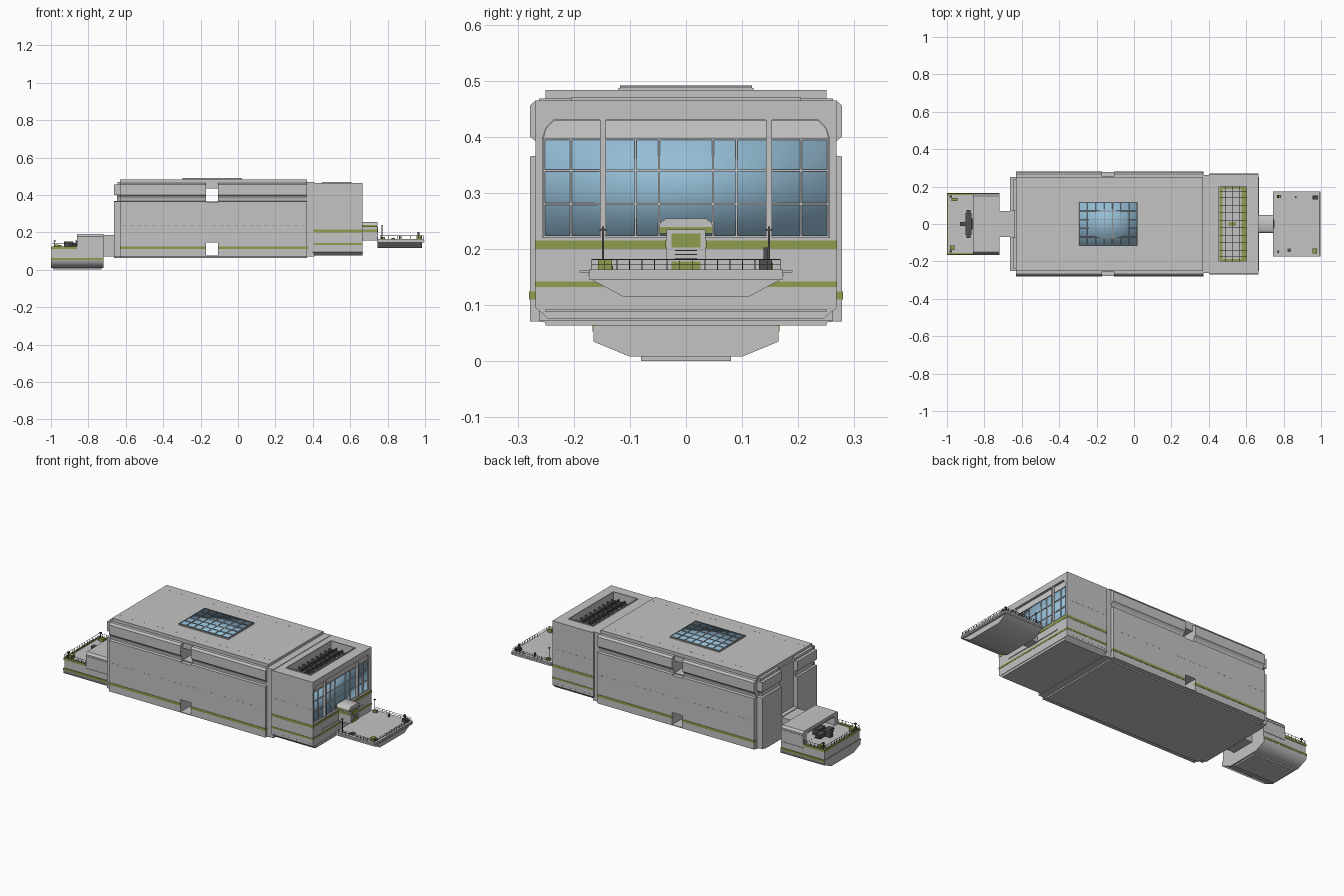
import bpy, bmesh

if "Cube" in bpy.data.objects:
    bpy.data.objects.remove(bpy.data.objects["Cube"])


def material(name, r, g, b):
    m = bpy.data.materials.new(name)
    m.use_nodes = True
    m.diffuse_color = (r, g, b, 1)
    m.node_tree.nodes["Principled BSDF"].inputs["Base Color"].default_value = (r, g, b, 1)
    return m


GREY = material("concrete grey", .55, .55, .55)
PALE = material("pale panel grey", .62, .62, .62)
DARK = material("dark metal", .08, .08, .08)
DECK = material("deck grey", .27, .27, .27)
OLIVE = material("olive green", .27, .34, .075)
GLASS = material("glass blue", .3, .51, .67)


def smooth(ob, angle):
    ob.data.shade_smooth()
    ob.data.set_sharp_from_angle(angle=angle)


def finish(name, bm, mat):
    bmesh.ops.recalc_face_normals(bm, faces=bm.faces)
    me = bpy.data.meshes.new(name)
    bm.to_mesh(me)
    bm.free()
    me.materials.append(mat)
    ob = bpy.data.objects.new(name, me)
    bpy.context.scene.collection.objects.link(ob)
    return ob


def boxes(name, mat, spans):
    """One object from boxes given as (x0, x1, y0, y1, z0, z1)."""
    bm = bmesh.new()
    for x0, x1, y0, y1, z0, z1 in spans:
        for v in bmesh.ops.create_cube(bm, size=1)["verts"]:
            v.co = (x1 if v.co.x > 0 else x0, y1 if v.co.y > 0 else y0, z1 if v.co.z > 0 else z0)
    return finish(name, bm, mat)


def box(name, mat, *span):
    return boxes(name, mat, [span])


def extrude_x(name, mat, x0, x1, half):
    """Mirrored (y, z) half profile, bottom to top, extruded along x."""
    bm = bmesh.new()
    outline = half + [(-y, z) for y, z in reversed(half)]
    face = bm.faces.new([bm.verts.new((x0, y, z)) for y, z in outline])
    new = bmesh.ops.extrude_face_region(bm, geom=[face])["geom"]
    bmesh.ops.translate(bm, vec=(x1 - x0, 0, 0), verts=[e for e in new if isinstance(e, bmesh.types.BMVert)])
    return finish(name, bm, mat)


def cut(ob, *cutters):
    for c in cutters:
        m = ob.modifiers.new("cut", "BOOLEAN")
        m.operation, m.solver, m.object = "DIFFERENCE", "EXACT", c
    bpy.context.view_layer.update()
    me = bpy.data.meshes.new_from_object(ob.evaluated_get(bpy.context.evaluated_depsgraph_get()))
    ob.modifiers.clear()
    ob.data = me
    for c in cutters:
        bpy.data.objects.remove(c)


def both(spans):
    """Add copies mirrored across y = 0."""
    return spans + [(a, b, -d, -c, e, f) for a, b, c, d, e, f in spans]


def railing(name, runs, z0, z1, step=.022, t=.0007):
    """Posts and two rails along axis-aligned (x0, y0, x1, y1) runs."""
    parts = []
    for x0, y0, x1, y1 in runs:
        n = max(1, round((abs(x1 - x0) + abs(y1 - y0)) / step))
        for i in range(n + 1):
            x, y = x0 + (x1 - x0) * i / n, y0 + (y1 - y0) * i / n
            parts.append((x - t, x + t, y - t, y + t, z0, z1))
        for z in (z1, (z0 + z1) / 2):
            parts.append((min(x0, x1) - t, max(x0, x1) + t, min(y0, y1) - t, max(y0, y1) + t, z - t, z + t))
    boxes(name, DARK, parts)


def wall_profile(y):
    """Wall with a rounded groove under an overhanging cornice."""
    g = y - .016
    return [(y - .028, .064), (y - .026, .07), (y, .071), (y, .365), (g, .367), (g, .374),
            (g + .002, .384), (g + .007, .393), (y, .4), (y, .455), (y - .01, .465)]


# Main hall with slots through both side walls
hall = extrude_x("main_hall", GREY, -.63, .37, wall_profile(.278))
cut(hall, box("slot", GREY, -.172, -.106, -.4, .4, .366, .434),
    box("low_slot", GREY, -.172, -.106, -.4, .4, .075, .145),
    box("cornice_gap_left", GREY, -.172, -.106, .255, .4, .36, .475),
    box("cornice_gap_right", GREY, -.172, -.106, -.4, -.255, .36, .475))
smooth(hall, .55)

# Rear end wall with the groove carried round and a tall central slot
end = extrude_x("rear_end_wall", GREY, -.662, -.628, [(y, z) for y, z in wall_profile(.25) if z < .46])
cut(end, box("end_slot", GREY, -.7, -.638, -.07, .07, .19, .48),
    box("end_groove", GREY, -.7, -.648, -.4, .4, .367, .4))
boxes("end_cornice", GREY, both([(-.645, -.62, .07, .24, .42, .47)]))
box("hall_roof", GREY, -.63, .37, -.25, .25, .46, .483)
box("link_section", GREY, .36, .41, -.262, .262, .072, .468)
boxes("hall_stripe", OLIVE, both([(-.6315, -.172, .264, .28, .11, .124), (-.106, .3715, .264, .28, .11, .124)]))

# Fine seams on walls and roof
seams = []
for i in range(25):
    x = -.62 + i * .04
    seams.append((x, x + .022, .277, .2784, .235, .2365))
    seams.append((x, x + .012, .2, .2015, .48, .4834))
for i in range(6):
    x = .415 + i * .042
    seams += [(x, x + .028, .267, .2684, z, z + .0015) for z in (.105, .305)]
boxes("panel_seams", DECK, both(seams))

# Skylight
box("skylight_curb", GREY, -.297, .022, -.12, .12, .48, .487)
smooth(box("skylight_glass", GLASS, -.292, .017, -.115, .115, .48, .489), 3.1)
bars = [(x - .0017, x + .0017, -.118, .118, .486, .491) for x in [-.294 + i * .0447 for i in range(8)]]
bars += [(-.296, .021, y - .0017, y + .0017, .486, .491) for y in [-.116 + i * .0464 for i in range(6)]]
boxes("skylight_bars", DECK, bars)

# Front block: recessed window bay and open roof well
block = extrude_x("front_block", GREY, .402, .665,
                  [(.245, .075), (.25, .08), (.268, .095), (.268, .465)])
bay = extrude_x("bay_cutter", GREY, .648, .7, [(.256, .22), (.256, .395), (.25, .415), (.236, .43)])
cut(block, bay, box("well", GREY, .455, .602, -.2, .2, .32, .5))
boxes("well_curb", GREY, both([(.45, .455, 0, .205, .46, .47), (.602, .607, 0, .205, .46, .47),
                               (.45, .607, .2, .205, .46, .47)]))

# Planted strips on the well floor, trusses above
boxes("well_floor_strips", OLIVE, both([(.456, .474, 0, .198, .315, .326), (.576, .601, 0, .198, .315, .326),
                                        (.456, .601, .186, .198, .315, .326), (.505, .545, 0, .012, .315, .326)]))
truss = [(.456, .601, y - .0015, y + .0015, .42, .436) for y in (.02, .06, .1, .14, .175)]
truss += [(x - .0015, x + .0015, 0, .2, .42, .437) for x in (.49, .528, .566)]
boxes("well_truss", DARK, both(truss))

# Glazed front
smooth(box("front_glass", GLASS, .647, .651, -.255, .255, .22, .395), 3.1)
extrude_x("window_header", PALE, .647, .652, [(.255, .395), (.25, .414), (.236, .429)])
frame = [(.65, .655, y - .002, y + .002, .22, .397) for y in (.048, .09, .205, .253)]
frame += [(.65, .655, 0, .255, z - .002, z + .002) for z in (.222, .28, .34, .396)]
boxes("window_frame", GREY, both(frame))
boxes("window_columns", GREY, both([(.648, .665, .143, .153, .22, .432)]))
boxes("block_stripes", OLIVE, [(.403, .6665, -.2695, .2695, z, z + h) for z, h in ((.2, .015), (.132, .01))])
boxes("block_ledges", GREY, [(.6, .668, -.25, .25, .088, .093), (.6, .669, -.19, .19, .158, .162)])

# Front balcony with entrance booth
smooth(extrude_x("balcony_hull", GREY, .745, .985, [(.112, .115), (.168, .145)]), .9)
box("balcony_deck", GREY, .743, .995, -.172, .172, .145, .163)
box("balcony_lip", GREY, .742, .997, -.174, .174, .152, .155)
box("entrance_passage", GREY, .66, .747, -.035, .035, .155, .235)
smooth(extrude_x("booth_roof", GREY, .662, .745, [(.048, .239), (.046, .247), (.036, .254)]), .9)
box("booth_band", OLIVE, .662, .744, -.047, .047, .228, .24)
boxes("booth_stripe", OLIVE, both([(.667, .745, .034, .0365, .203, .216)]))
boxes("booth_door", OLIVE, [(.745, .749, -.026, .026, .203, .228), (.745, .749, -.026, .026, .163, .178)])
boxes("door_slats", DECK, [(.745, .75, -.02, .02, z, z + .002) for z in (.182, .189, .196)])
railing("balcony_railing", [(.76, .168, .99, .168), (.76, -.168, .99, -.168), (.99, -.168, .99, .168)], .163, .181)
boxes("lamp_masts", DARK, both([(.7685, .7715, .1465, .1495, .163, .24), (.766, .774, .142, .154, .233, .236)]))
boxes("balcony_crates", OLIVE, [(.955, .978, -.157, -.132, .163, .182), (.765, .785, .14, .155, .163, .176)])
boxes("balcony_equipment", DARK, [(.955, .985, .13, .153, .163, .18), (.96, .97, .138, .146, .18, .203),
                                  (.82, .84, -.15, -.13, .163, .17), (.86, .868, .14, .146, .163, .18)])

# Rear dock: hull, walls and shelter
box("dock_keel", GREY, -.99, -.73, -.08, .08, 0, .01)
smooth(extrude_x("dock_hull", GREY, -1, -.72, [(.1, .008), (.165, .035), (.165, .063)]), 1.25)
box("dock_base", GREY, -.997, -.722, -.16, .16, .06, .115)
box("dock_deck", GREY, -.992, -.855, -.152, .152, .11, .117)
boxes("dock_stripes", OLIVE, [(-.9995, -.7205, -.1665, .1665, .053, .064)]
      + both([(-.999, -.86, .155, .163, .11, .123)]) + [(-.999, -.994, -.163, .163, .11, .123)])
house = extrude_x("dock_shelter", GREY, -.86, -.72, [(.16, .06), (.16, .178), (.15, .19)])
cut(house, extrude_x("shelter_opening", GREY, -.9, -.785, [(.13, .118), (.13, .16), (.115, .174)]))
box("shelter_back", DECK, -.789, -.784, -.128, .128, .118, .172)
boxes("shelter_ribs", GREY, [(-.858, -.722, -.1625, .1625, z, z + .004) for z in (.095, .165)])
box("dock_passage", GREY, -.725, -.655, -.07, .07, .072, .186)
boxes("dock_machine", DARK, [(-.9, -.868, -.06, .06, .12, .142), (-.93, -.88, -.012, .012, .117, .15),
                             (-.895, -.875, -.075, .075, .128, .134), (-.87, -.83, -.03, .03, .117, .155)])
railing("dock_railing", [(-.995, .158, -.865, .158), (-.995, -.158, -.865, -.158),
                         (-.995, -.158, -.995, .158)], .117, .142)
boxes("dock_crates", OLIVE, [(-.975, -.945, .122, .14, .117, .132), (-.985, -.96, -.14, -.115, .117, .135)])
boxes("dock_posts", DARK, both([(-.982, -.978, .145, .149, .117, .156), (-.986, -.974, .141, .153, .15, .155)]))
